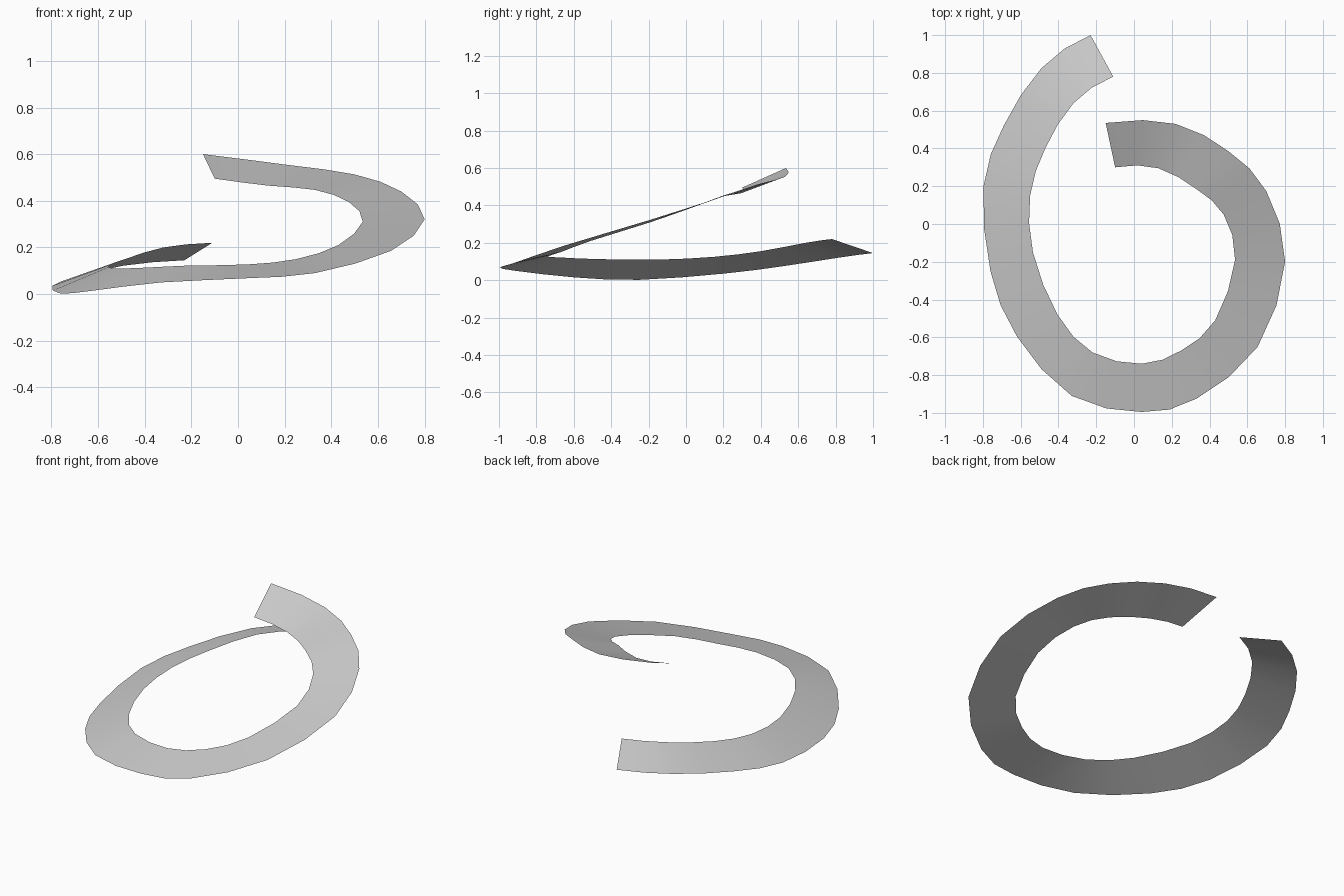
import bpy
import bmesh
from mathutils import Vector

# Remove the default cube
cube = bpy.data.objects.get("Cube")
if cube:
    bpy.data.objects.remove(cube, do_unlink=True)

# Control points along the two edges of the ribbon, from its high end down
OUTER = [
    (-.15, .535, .6), (.22, .53, .553), (.5, .385, .513), (.7, .175, .44),
    (.8, -.2, .32), (.655, -.65, .185), (.33, -.925, .09), (.04, -.995, .068),
    (-.33, -.91, .05), (-.62, -.595, .015), (-.76, -.25, .002),
    (-.797, .2, .035), (-.69, .52, .075), (-.49, .825, .122), (-.23, 1, .145),
]
INNER = [
    (-.1, .3, .495), (.13, .295, .465), (.33, .185, .447), (.475, .05, .395),
    (.535, -.19, .31), (.43, -.51, .21), (.25, -.67, .15), (.04, -.74, .127),
    (-.22, -.68, .122), (-.405, -.48, .113), (-.535, -.15, .11),
    (-.55, .15, .125), (-.47, .4, .155), (-.32, .64, .2), (-.11, .78, .22),
]


def refine(points):
    """Insert one smoothly interpolated point between each pair of points."""
    pts = [Vector(p) for p in points]
    before = 3 * pts[0] - 3 * pts[1] + pts[2]
    after = 3 * pts[-1] - 3 * pts[-2] + pts[-3]
    ext = [before] + pts + [after]
    result = [pts[0]]
    for a, b, c, d in zip(ext, ext[1:], ext[2:], ext[3:]):
        result += [(9 * (b + c) - a - d) / 16, c]
    return result


def make_material(name, colour):
    mat = bpy.data.materials.new(name)
    mat.use_nodes = True
    mat.diffuse_color = colour
    mat.node_tree.nodes["Principled BSDF"].inputs["Base Color"].default_value = colour
    return mat


def make_ribbon(name, outer_points, inner_points, material):
    """Bridge two edge lines with a single sheet of quads facing up."""
    bm = bmesh.new()
    outer = [bm.verts.new(p) for p in refine(outer_points)]
    inner = [bm.verts.new(p) for p in refine(inner_points)]
    for o_a, o_b, i_a, i_b in zip(outer, outer[1:], inner, inner[1:]):
        face = bm.faces.new((o_a, i_a, i_b, o_b))
        face.smooth = True
    mesh = bpy.data.meshes.new(name)
    bm.to_mesh(mesh)
    bm.free()
    mesh.materials.append(material)
    obj = bpy.data.objects.new(name, mesh)
    bpy.context.collection.objects.link(obj)
    return obj


# Open spiral ribbon
grey = make_material("light_grey", (.6, .6, .6, 1))
make_ribbon("spiral_ribbon", OUTER, INNER, grey)
